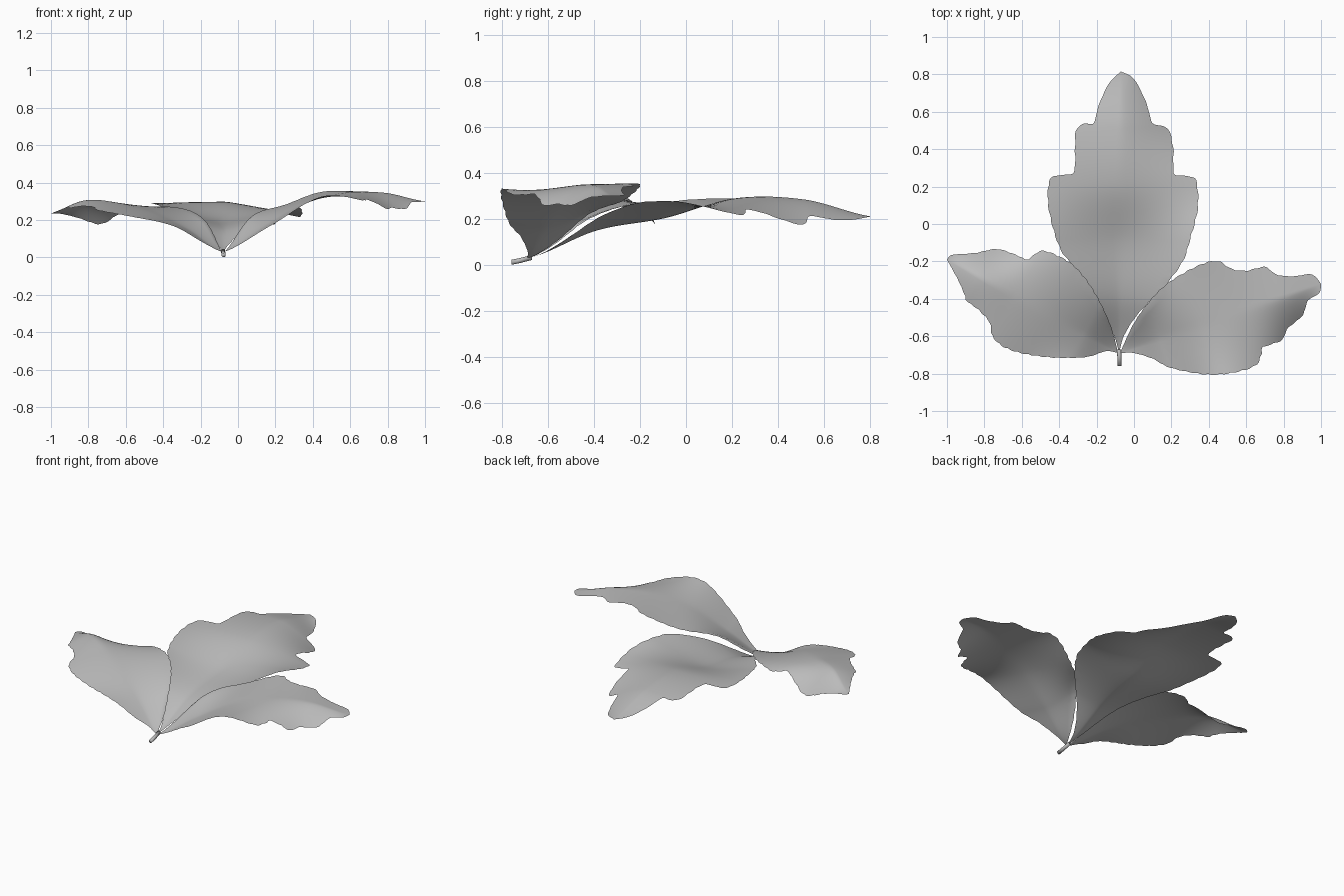
import bpy
import math
from mathutils import Vector

cube = bpy.data.objects.get("Cube")
if cube:
    bpy.data.objects.remove(cube, do_unlink=True)

ROWS, COLS = 160, 10


def make_material(name, color):
    material = bpy.data.materials.new(name)
    material.use_nodes = True
    material.diffuse_color = color
    material.node_tree.nodes["Principled BSDF"].inputs["Base Color"].default_value = color
    return material


leaf_grey = make_material("leaf grey", (.5, .5, .5, 1))


def catmull(points, position):
    """Smooth interpolation through points; position counts in point intervals."""
    last = len(points) - 1
    i = max(0, min(int(position), last - 1))
    t = position - i
    a, b, c, d = (points[max(0, min(k, last))] for k in (i - 1, i, i + 1, i + 2))
    return (b * 2 + (c - a) * t + (a * 2 - b * 5 + c * 4 - d) * t ** 2
            + (b * 3 - a - c * 3 + d) * t ** 3) * .5


def resample(points, count):
    """Evenly spaced points along a smooth curve."""
    fine = [catmull(points, k / 20) for k in range((len(points) - 1) * 20 + 1)]
    lengths = [0]
    for p, q in zip(fine, fine[1:]):
        lengths.append(lengths[-1] + (q - p).length)
    result, k = [], 0
    for row in range(count + 1):
        target = lengths[-1] * row / count
        while k < len(fine) - 2 and lengths[k + 1] < target:
            k += 1
        part = (target - lengths[k]) / (lengths[k + 1] - lengths[k])
        result.append(fine[k].lerp(fine[k + 1], part))
    return result


def scalloped_edge(base, outline, tip, outward):
    """Leaf margin with small rounded teeth."""
    edge = resample([base] + [Vector(p) for p in outline] + [tip], ROWS)
    result = []
    for row, point in enumerate(edge):
        along = edge[min(row + 1, ROWS)] - edge[max(row - 1, 0)]
        normal = Vector((-along.y, along.x)).normalized() * outward
        u = row / ROWS
        tooth = abs(math.sin(u * math.pi * 22)) - .6
        result.append(point + normal * tooth * .006 * math.sin(u * math.pi))
    return result


def add_mesh(name, verts, faces):
    mesh = bpy.data.meshes.new(name)
    mesh.from_pydata(verts, [], faces)
    mesh.materials.append(leaf_grey)
    mesh.update()
    obj = bpy.data.objects.new(name, mesh)
    bpy.context.collection.objects.link(obj)
    for polygon in mesh.polygons:
        polygon.use_smooth = True
    return obj


def make_leaflet(name, base, tip, left, right, widths, left_z, rib_z, right_z):
    """Blade spanned from a midrib to two margins, arched across its width."""
    base, tip = Vector(base), Vector(tip)
    axis = tip - base
    across = Vector((-axis.y, axis.x)).normalized()
    margins = (scalloped_edge(base, left, tip, 1), scalloped_edge(base, right, tip, -1))
    heights = (left_z, right_z)
    verts, faces = [], []
    for row in range(ROWS + 1):
        rib = base.lerp(tip, row / ROWS)
        for col in range(-COLS, COLS + 1):
            side = 0 if col < 0 else 1
            p = rib.lerp(margins[side][row], abs(col) / COLS)
            s = max(0, min(1, (p - base).dot(axis) / axis.length_squared))
            place = s * (len(rib_z) - 1)
            v = min(1.15, abs((p - base).dot(across)) / catmull(widths, place))
            low, high = catmull(rib_z, place), catmull(heights[side], place)
            verts.append((p.x, p.y, low + (high - low) * v ** 1.4))
    wide = COLS * 2 + 1
    for row in range(ROWS):
        for col in range(wide - 1):
            a = row * wide + col
            faces.append((a, a + 1, a + wide + 1, a + wide))
    return add_mesh(name, verts, faces)


# Middle leaflet
make_leaflet(
    "middle_leaflet", (-.08, -.69), (-.07, .815),
    left=[(-.11, -.59), (-.21, -.4), (-.315, -.24), (-.395, -.13), (-.45, .05),
          (-.46, .19), (-.43, .255), (-.325, .275), (-.315, .4), (-.31, .5),
          (-.27, .535), (-.215, .54), (-.19, .63), (-.135, .75)],
    right=[(-.05, -.59), (.03, -.47), (.165, -.33), (.26, -.2), (.3, -.08),
           (.34, .08), (.335, .22), (.3, .255), (.215, .27), (.21, .4),
           (.18, .51), (.1, .54), (.065, .65), (0, .775)],
    widths=[.02, .17, .36, .4, .26, .05],
    left_z=[.03, .205, .28, .29, .28, .21],
    rib_z=[.03, .15, .205, .29, .285, .21],
    right_z=[.03, .195, .275, .225, .17, .21])

# Leaflet on the +x side
make_leaflet(
    "left_leaflet", (-.075, -.69), (1, -.32),
    left=[(0, -.53), (.09, -.405), (.19, -.31), (.35, -.22), (.45, -.2), (.52, -.24),
          (.6, -.25), (.7, -.23), (.76, -.27), (.85, -.28), (.95, -.27)],
    right=[(0, -.69), (.1, -.72), (.2, -.77), (.4, -.805), (.55, -.79), (.65, -.755),
           (.68, -.7), (.69, -.66), (.79, -.62), (.82, -.56), (.9, -.49), (.93, -.41),
           (.99, -.37)],
    widths=[.02, .16, .28, .29, .17, .05],
    left_z=[.03, .21, .285, .355, .34, .3],
    rib_z=[.03, .165, .29, .345, .345, .3],
    right_z=[.03, .18, .325, .305, .255, .3])

# Leaflet on the -x side
make_leaflet(
    "right_leaflet", (-.085, -.69), (-1, -.19),
    left=[(-.15, -.68), (-.25, -.71), (-.4, -.715), (-.55, -.7), (-.68, -.665),
          (-.75, -.61), (-.765, -.56), (-.775, -.52), (-.83, -.46), (-.895, -.41),
          (-.905, -.38), (-.94, -.3)],
    right=[(-.13, -.53), (-.22, -.35), (-.32, -.225), (-.42, -.165), (-.5, -.145),
           (-.57, -.19), (-.62, -.17), (-.73, -.135), (-.85, -.155), (-.97, -.165)],
    widths=[.02, .15, .25, .26, .16, .05],
    left_z=[.03, .165, .215, .25, .26, .235],
    rib_z=[.03, .15, .24, .29, .305, .235],
    right_z=[.03, .19, .26, .265, .195, .235])


# Short stalk joining the leaflets
def make_stalk(name, path, radius, sides=12):
    verts, faces = [], []
    for p in path:
        for k in range(sides):
            angle = math.tau * k / sides
            verts.append((p[0] + radius * math.cos(angle), p[1], p[2] + radius * math.sin(angle)))
    for ring in range(len(path) - 1):
        for k in range(sides):
            a, b = ring * sides + k, ring * sides + (k + 1) % sides
            faces.append((a, b, b + sides, a + sides))
    faces += [tuple(reversed(range(sides))), tuple(range(len(verts) - sides, len(verts)))]
    return add_mesh(name, verts, faces)


make_stalk("stalk", [(-.077, -.76, .012), (-.078, -.72, .02), (-.08, -.67, .033)], .011)
